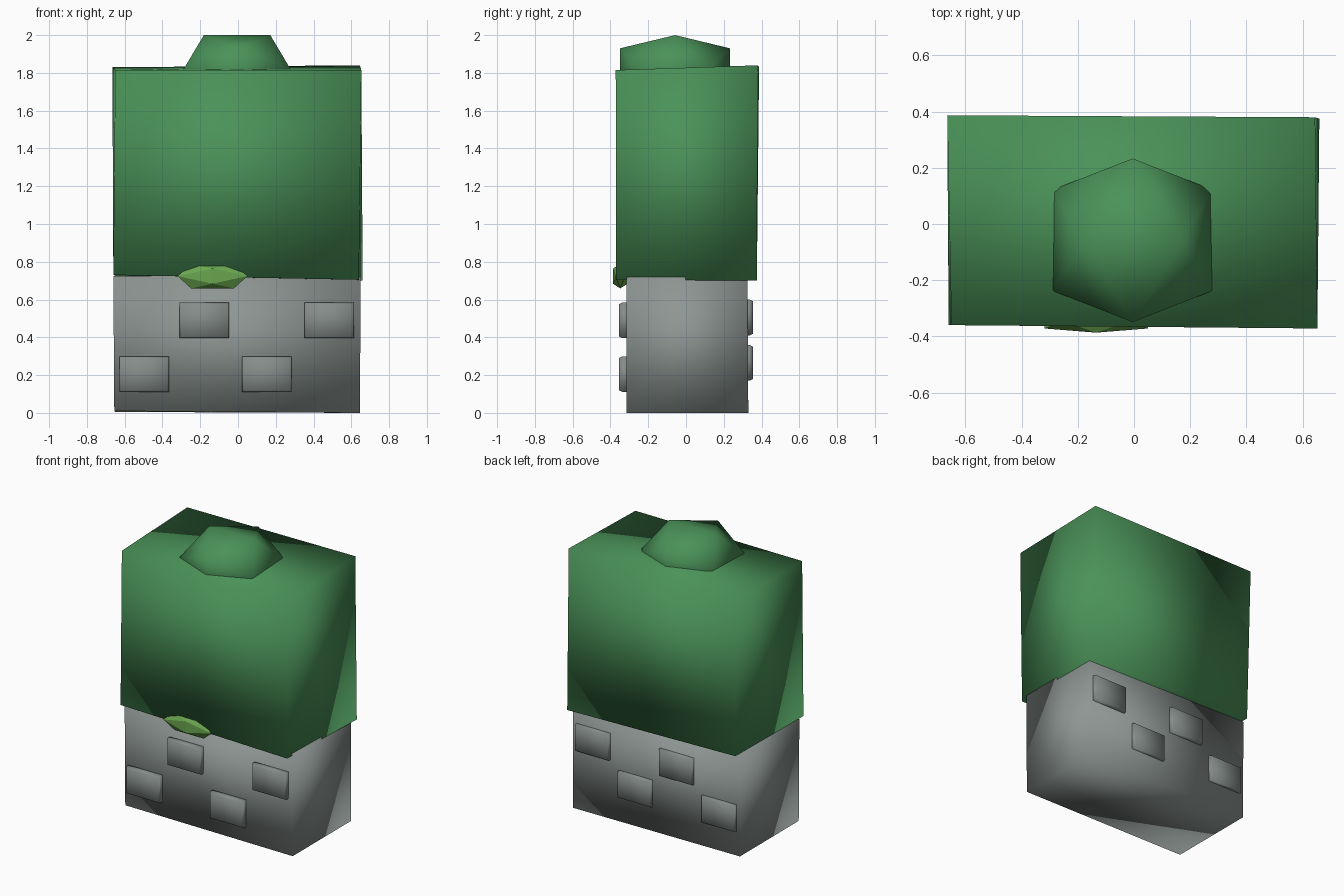
import bpy, bmesh, math
from mathutils import Vector

if "Cube" in bpy.data.objects:
    bpy.data.objects.remove(bpy.data.objects["Cube"])

PHI = (1 + math.sqrt(5)) / 2


def material(name, rgb):
    m = bpy.data.materials.new(name)
    m.diffuse_color = (*rgb, 1)
    m.use_nodes = True
    m.node_tree.nodes["Principled BSDF"].inputs["Base Color"].default_value = m.diffuse_color
    return m


GREEN = material("hedge green", (0.069, 0.288, 0.098))
LEAF = material("leaf green", (0.144, 0.38, 0.078))
STONE = material("stone grey", (0.27, 0.305, 0.29))
BRICK = material("brick grey", (0.235, 0.265, 0.255))


def hull(name, points, mat, smooth=True):
    """Closed convex part around a few corner points."""
    bm = bmesh.new()
    for p in points:
        bm.verts.new(p)
    bmesh.ops.convex_hull(bm, input=bm.verts[:])
    bmesh.ops.recalc_face_normals(bm, faces=bm.faces[:])
    for f in bm.faces:
        f.smooth = smooth
    me = bpy.data.meshes.new(name)
    bm.to_mesh(me)
    bm.free()
    me.materials.append(mat)
    ob = bpy.data.objects.new(name, me)
    bpy.context.collection.objects.link(ob)
    return ob


def clump(name, centre, scale, mat, smooth):
    """Squashed twenty-sided clump with a ridge along x."""
    pts = []
    for a in (-1, 1):
        for b in (-1, 1):
            for p in ((a, 0, b * PHI), (0, a * PHI, b), (a * PHI, b, 0)):
                pts.append([c + s * v for c, s, v in zip(centre, scale, p)])
    return hull(name, pts, mat, smooth)


def brick(name, x, z, side):
    """Thin stone block standing proud of the wall, tapered outwards."""
    pts = []
    for sx in (-1, 1):
        for sz in (-1, 1):
            pts.append((x + sx * 0.131, side * 0.30, z + sz * 0.094))
            pts.append((x + sx * 0.131, side * 0.338, z + sz * 0.094))
            pts.append((x + sx * 0.123, side * 0.354, z + sz * 0.086))
    hull(name, pts, BRICK)


# Stone base
hull("stone_base", [
    (-0.655, -0.315, 0.01), (0.645, -0.315, 0.0),
    (0.645, 0.33, 0.0), (-0.65, 0.33, 0.005),
    (-0.66, -0.315, 0.725), (0.65, -0.315, 0.72),
    (0.65, 0.325, 0.72), (-0.655, 0.325, 0.725)], STONE)

# Hedge body, slightly uneven at the corners
hull("hedge_body", [
    (-0.66, -0.36, 0.73), (0.64, -0.37, 0.705),
    (0.66, 0.375, 0.70), (-0.645, 0.375, 0.725),
    (-0.65, -0.36, 1.815), (0.653, -0.372, 1.815),
    (0.645, 0.38, 1.84), (-0.665, 0.387, 1.83)], GREEN)

# Leafy clumps
clump("top_clump", (-0.005, -0.058, 1.817), (0.176, 0.18, 0.113), GREEN, True)
clump("leaf_tuft", (-0.135, -0.348, 0.724), (0.114, 0.024, 0.04), LEAF, False)

# Bricks in two staggered courses, front and back
for i, (x, z) in enumerate([(-0.497, 0.205), (-0.178, 0.49),
                            (0.153, 0.205), (0.482, 0.49)]):
    brick(f"front_brick_{i + 1}", x, z, -1)
for i, (x, z) in enumerate([(-0.49, 0.265), (-0.16, 0.505),
                            (0.16, 0.265), (0.49, 0.505)]):
    brick(f"back_brick_{i + 1}", x, z, 1)
